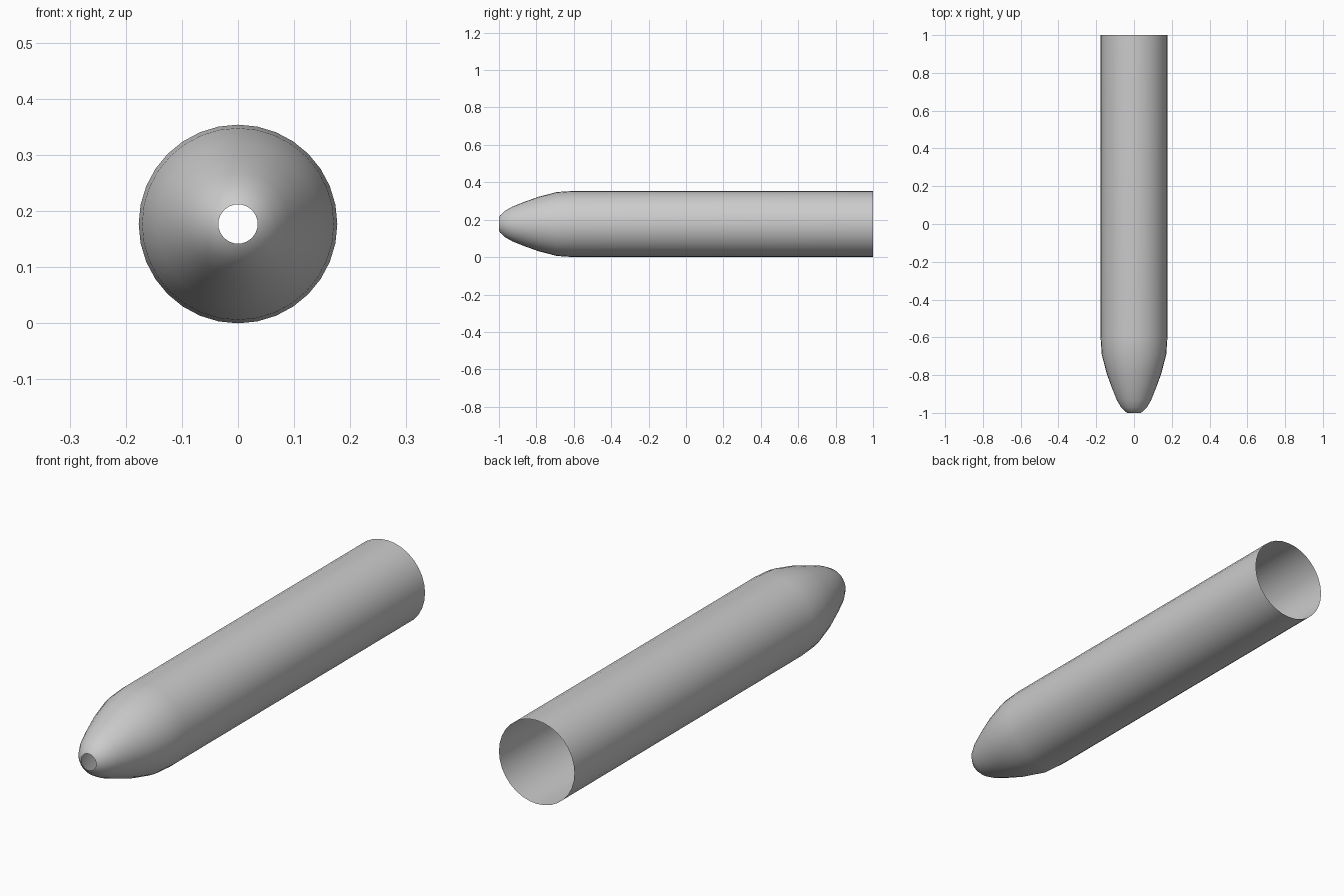
import bpy, bmesh, math

if "Cube" in bpy.data.objects:
    bpy.data.objects.remove(bpy.data.objects["Cube"])

SIDES = 32
AXIS_Z = 0.177
# (y, radius) from the open nose to the open back end
PROFILE = [(-1.0, 0.035), (-0.993, 0.047), (-0.97, 0.069), (-0.93, 0.092),
           (-0.865, 0.118), (-0.79, 0.145), (-0.69, 0.171), (-0.6, 0.177), (1.0, 0.177)]


def ring(bm, y, r):
    return [bm.verts.new((r * math.sin(2 * math.pi * i / SIDES), y,
                          AXIS_Z + r * math.cos(2 * math.pi * i / SIDES)))
            for i in range(SIDES)]


# Thin open tube with rounded, pierced nose
bm = bmesh.new()
rings = [ring(bm, y, r) for y, r in PROFILE]
for a, b in zip(rings, rings[1:]):
    for i in range(SIDES):
        j = (i + 1) % SIDES
        bm.faces.new((a[i], a[j], b[j], b[i]))
for f in bm.faces:
    f.smooth = True
    f.normal_update()
    c = f.calc_center_median()
    if f.normal.x * c.x + f.normal.z * (c.z - AXIS_Z) < 0:
        f.normal_flip()
mesh = bpy.data.meshes.new("tube_shell")
bm.to_mesh(mesh)
bm.free()
tube = bpy.data.objects.new("tube_shell", mesh)
bpy.context.collection.objects.link(tube)
